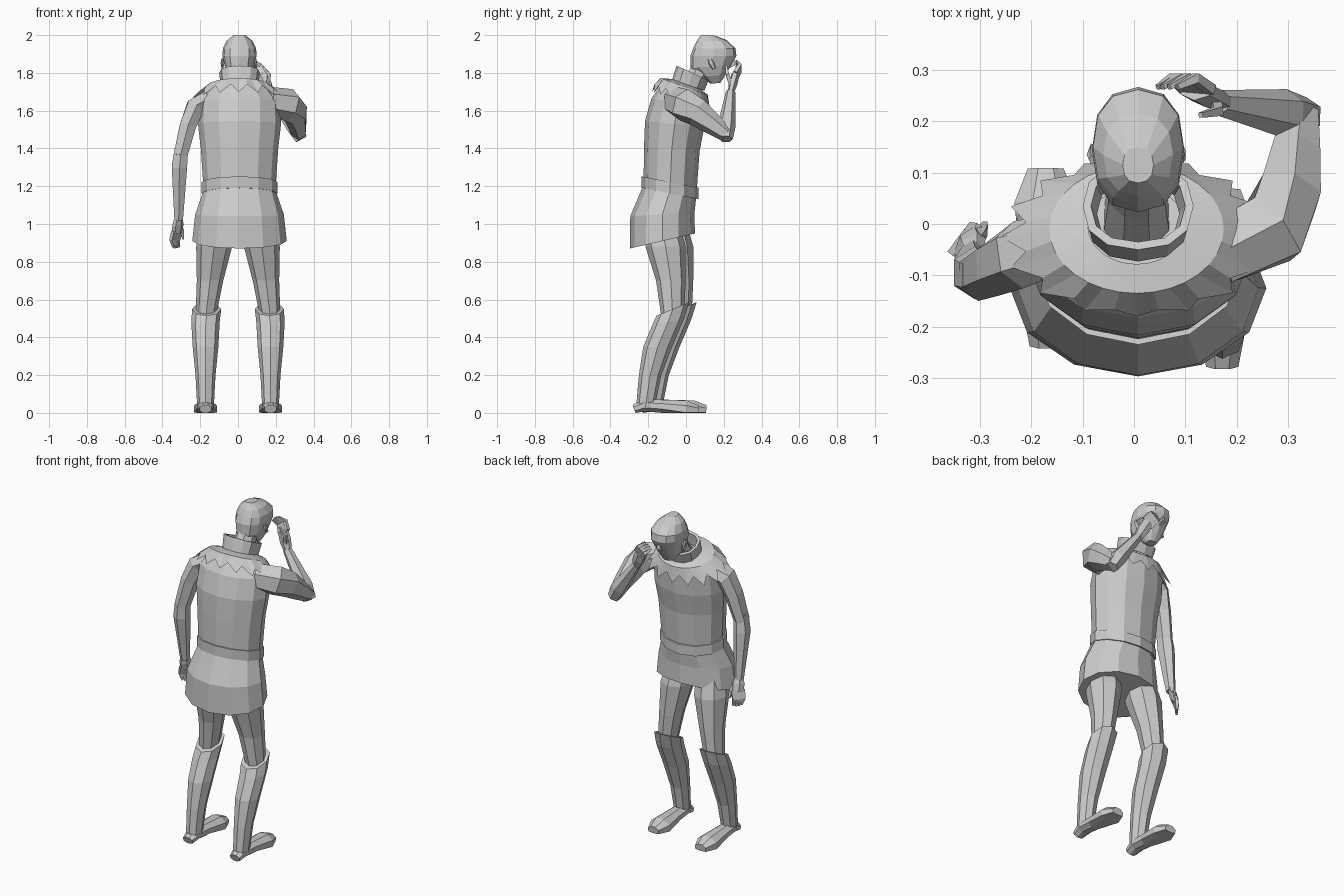
import bpy, bmesh, math
from mathutils import Vector

old = bpy.data.objects.get("Cube")
if old:
    bpy.data.objects.remove(old, do_unlink=True)

shade = .6
grey = (shade, shade, shade, 1)
material = bpy.data.materials.new("plain grey")
material.use_nodes = True
material.diffuse_color = grey
material.node_tree.nodes["Principled BSDF"].inputs["Base Color"].default_value = grey


def skin(name, rings, capped=True):
    """Join rings of points into one flat shaded object resting above the floor."""
    bm = bmesh.new()
    rows = [[bm.verts.new((x, y, max(z, 0))) for x, y, z in ring] for ring in rings]
    count = len(rows[0])
    for lower, upper in zip(rows, rows[1:]):
        for i in range(count):
            j = (i + 1) % count
            bm.faces.new((lower[i], lower[j], upper[j], upper[i]))
    if capped:
        bm.faces.new(reversed(rows[0]))
        bm.faces.new(rows[-1])
    bmesh.ops.recalc_face_normals(bm, faces=bm.faces)
    mesh = bpy.data.meshes.new(name)
    bm.to_mesh(mesh)
    bm.free()
    mesh.materials.append(material)
    part = bpy.data.objects.new(name, mesh)
    bpy.context.collection.objects.link(part)


def turn(sides, offset=0):
    """Evenly spaced angles around a full circle."""
    return [math.tau * (i + offset) / sides for i in range(sides)]


def section(x, y, z, wide, deep, tilt=0, sides=12, boxy=1.0):
    """Level oval whose height changes by tilt along y; boxy under one squares it."""
    ring = []
    for a in turn(sides):
        c, s = (math.copysign(abs(v) ** boxy, v) for v in (math.cos(a), math.sin(a)))
        ring.append((x + wide * c, y + deep * s, z + tilt * deep * s))
    return ring


def stack(name, rows, capped=True, **shape):
    """Ovals on the middle line: y, z, half width, half depth, tilt."""
    skin(name, [section(.008, *row, **shape) for row in rows], capped)


def limb(name, path, radii, ref=(0, 1, 0), sides=6, flat=1.0):
    """Sections square to a path; flat is their thickness against their width."""
    points = [Vector(p) for p in path]
    last = len(points) - 1
    rings = []
    for i, (point, radius) in enumerate(zip(points, radii)):
        along = points[min(i + 1, last)] - points[max(i - 1, 0)]
        across = Vector(ref).cross(along).normalized()
        through = along.normalized().cross(across)
        rings.append([point + radius * (across * math.cos(a) + through * flat * math.sin(a))
                      for a in turn(sides, .5)])
    skin(name, rings)


def hand(side, wrist, palm, reach, across, bulge, thumb):
    """Flat palm, four bent fingers and a thumb."""
    wrist, palm, reach, across, bulge = map(Vector, (wrist, palm, reach, across, bulge))
    normal = across.cross(palm - wrist)
    taper = (.014, .013, .007)
    limb(f"{side}_palm", [wrist, wrist.lerp(palm, .5), palm], (.026, .038, .036), normal, flat=.6)
    for finger, shift in zip(("index", "middle", "ring", "little"), (-.03, -.01, .01, .03)):
        base = palm + across * shift
        tip = base + reach * (1 - 3 * abs(shift)) - across * shift * .2
        limb(f"{side}_{finger}_finger", [base - reach * .1, base.lerp(tip, .5) + bulge, tip],
             taper, normal, sides=4)
    limb(f"{side}_thumb", thumb, taper, sides=4)


# Tunic with skirt, and belt
stack("tunic", [
    (-.125, .91, .25, .172, .23),
    (-.125, 1.05, .235, .17, .05),
    (-.085, 1.18, .19, .14, -.2),
    (-.075, 1.4, .205, .147, -.1),
    (-.06, 1.53, .22, .157, -.1),
    (-.04, 1.65, .215, .143, -.1),
    (-.02, 1.72, .15, .105, -.25)])
stack("belt", [(-.085, z, .2, .15, -.2) for z in (1.162, 1.222)])

# Shoulder cape ending in long points
points = 32
neckline = section(.005, -.003, 1.742, .095, .075, -.35, points)
shoulder = section(.005, -.01, 1.728, .17, .125, -.35, points)
hem = section(.005, -.025, 1.69, .22, .145, -.35, points)
tips = section(.005, -.025, 1.645, .265, .155, -.35, points)
jagged = [pair[i % 2] for i, pair in enumerate(zip(tips, hem))]
skin("shoulder_cape", [neckline, shoulder, jagged], capped=False)

# Standing collar, hollow inside
stack("collar", [
    (.012, 1.735, .1, .085, -.35),
    (.035, 1.8, .108, .085, -.45),
    (.035, 1.8, .092, .07, -.45),
    (.02, 1.735, .08, .065, -.35)], capped=False, boxy=.85)

# Neck and bowed head
limb("neck", [(.005, 0, 1.69), (.005, .06, 1.78), (.005, .11, 1.87)],
     (.07, .06, .06), sides=8)
stack("head", [
    (.157, 1.745, .03, .025, .1),
    (.145, 1.785, .06, .065, .1),
    (.133, 1.835, .078, .11, .1),
    (.145, 1.89, .09, .122),
    (.15, 1.93, .088, .112),
    (.135, 1.97, .068, .08, .05),
    (.115, 2, .03, .035, -.05)], boxy=.85)
limb("nose", [(.005, .245, 1.89), (.005, .25, 1.845), (.005, .225, 1.83)],
     (.008, .016, .01), sides=4)

# Ears, legs, boots and feet, one leg a little ahead of the other
for side, s in (("left", 1), ("right", -1)):
    step = -.02 * s

    def leg(name, rows):
        rings = []
        for y, z, radius, tilt in rows:
            x = .172 - .12 * max(z - .5, 0)
            rings.append(section(s * x, y + step, z, radius, radius * 1.12, tilt, sides=8))
        skin(f"{side}_{name}", rings)

    x = .005 + s * .087
    limb(f"{side}_ear", [(x, .15, 1.82), (x, .135, 1.85), (x, .125, 1.875)],
         (.005, .01, .006), sides=5, flat=1.6)
    leg("thigh", [
        (-.11, 1, .085, 0),
        (-.088, .88, .095, 0),
        (-.06, .7, .07, 0),
        (-.05, .5, .053, 0)])
    leg("boot", [
        (-.05, .55, .077, .42),
        (-.075, .48, .075, .2),
        (-.13, .35, .068, 0),
        (-.17, .2, .053, 0),
        (-.195, .03, .044, 0)])
    x = s * .172
    limb(f"{side}_foot",
         [(x, step + y, z) for y, z in ((-.255, .02), (-.2, .04), (-.11, .035),
                                        (.02, .02), (.087, .014))],
         (.034, .046, .05, .066, .038), ref=(0, 0, 1), sides=8, flat=.75)

# Hanging arm
limb("right_upper_arm", [(-.16, -.04, 1.66), (-.225, -.06, 1.62), (-.265, -.08, 1.52),
                         (-.305, -.1, 1.36)],
     (.05, .056, .05, .042), flat=1.2)
limb("right_forearm", [(-.3, -.1, 1.4), (-.31, -.095, 1.3), (-.314, -.06, 1.02)],
     (.04, .047, .026), flat=1.1)
hand("right", wrist=(-.314, -.06, 1.04), palm=(-.322, -.035, .955),
     reach=(-.006, .01, -.085), across=(.6, .8, 0), bulge=(-.01, 0, 0),
     thumb=[(-.305, -.03, 1), (-.295, -.015, .96), (-.29, 0, .92)])

# Raised arm with the hand against the brow
limb("left_upper_arm", [(.16, -.06, 1.65), (.27, -.01, 1.63), (.302, .06, 1.59),
                        (.315, .14, 1.53), (.325, .215, 1.475)],
     (.07, .08, .068, .053, .038), ref=(0, 0, 1), flat=1.1)
limb("left_forearm", [(.335, .21, 1.45), (.295, .215, 1.52), (.165, .236, 1.7)],
     (.037, .048, .025))
hand("left", wrist=(.17, .236, 1.69), palm=(.12, .262, 1.79),
     reach=(-.06, .005, .065), across=(.8, 0, .6), bulge=(.005, .02, .005),
     thumb=[(.158, .238, 1.735), (.165, .22, 1.79), (.13, .212, 1.835)])
